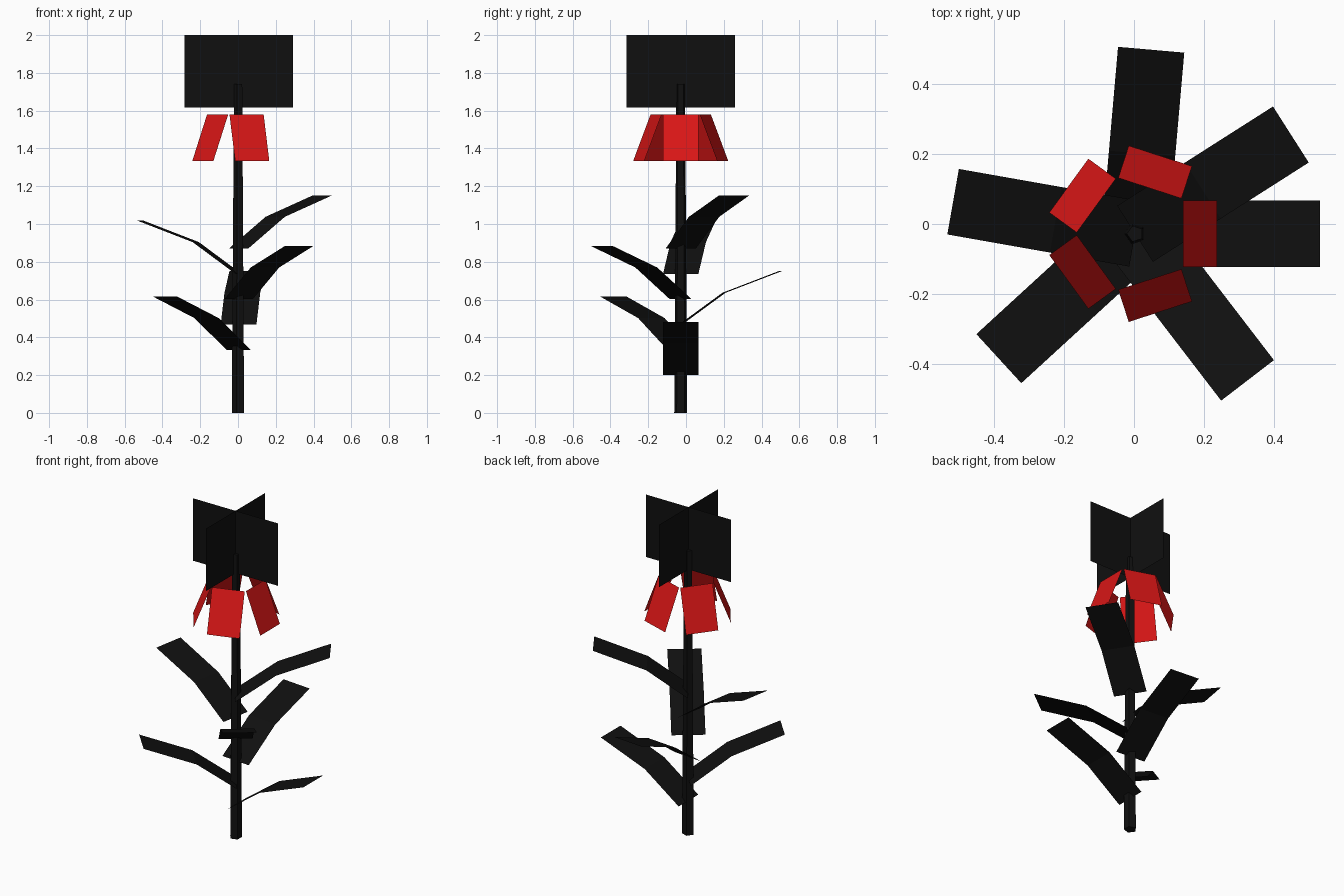
import bpy
import bmesh
from math import radians
from mathutils import Matrix, Vector

if "Cube" in bpy.data.objects:
    bpy.data.objects.remove(bpy.data.objects["Cube"])

AXIS = Vector((0.003, -0.028, 0.0))   # plant centre line


def material(name, colour):
    mat = bpy.data.materials.new(name)
    mat.diffuse_color = (*colour, 1.0)
    mat.use_nodes = True
    mat.node_tree.nodes["Principled BSDF"].inputs["Base Color"].default_value = mat.diffuse_color
    return mat


BLACK = material("black", (0.005, 0.005, 0.005))
RED = material("red", (0.7, 0.008, 0.008))


def add_object(name, bm, mat, angle=0.0, z=0.0):
    """Turn a bmesh about the plant axis and link it as an object."""
    bm.transform(Matrix.Translation(AXIS + Vector((0, 0, z)))
                 @ Matrix.Rotation(radians(angle), 4, 'Z'))
    mesh = bpy.data.meshes.new(name)
    bm.to_mesh(mesh)
    bm.free()
    mesh.materials.append(mat)
    obj = bpy.data.objects.new(name, mesh)
    bpy.context.collection.objects.link(obj)
    return obj


def strip(name, profile, width, mat, angle, z=0.0):
    """Flat ribbon following an (outward, up) profile."""
    bm = bmesh.new()
    rows = [[bm.verts.new((r, s * width / 2, h)) for s in (-1, 1)]
            for r, h in profile]
    for a, b in zip(rows, rows[1:]):
        bm.faces.new((a[0], b[0], b[1], a[1]))
    return add_object(name, bm, mat, angle, z)


# Tapered five-sided stem
HEIGHT = 1.74
bm = bmesh.new()
bmesh.ops.create_cone(bm, cap_ends=True, segments=5, radius1=0.036,
                      radius2=0.024, depth=HEIGHT)
rim = max(bm.verts, key=lambda v: v.co.xy.length).co
turn = -Vector((1, 0)).angle_signed(rim.xy)
bm.transform(Matrix.Rotation(turn, 4, 'Z'))
add_object("stem", bm, BLACK, z=HEIGHT / 2)

# Six bent leaves spiralling up by the golden angle
LEAF = [(0.0, 0.0), (0.23, 0.168), (0.528, 0.282)]
for i in range(6):
    strip(f"leaf_{i + 1}", LEAF, 0.19, BLACK, -137.5 * i, 0.2 + 0.134 * i)

# Ring of five drooping petals
PETAL = [(0.137, 1.58), (0.234, 1.333)]
for i in range(5):
    strip(f"petal_{i + 1}", PETAL, 0.19, RED, 72 * i)

# Crossed upright panels forming the flower head
HEAD = [(0.0, 1.617), (0.0, 2.0)]
for i in range(2):
    strip(f"head_panel_{i + 1}", HEAD, 0.575, BLACK, 90 * i)
